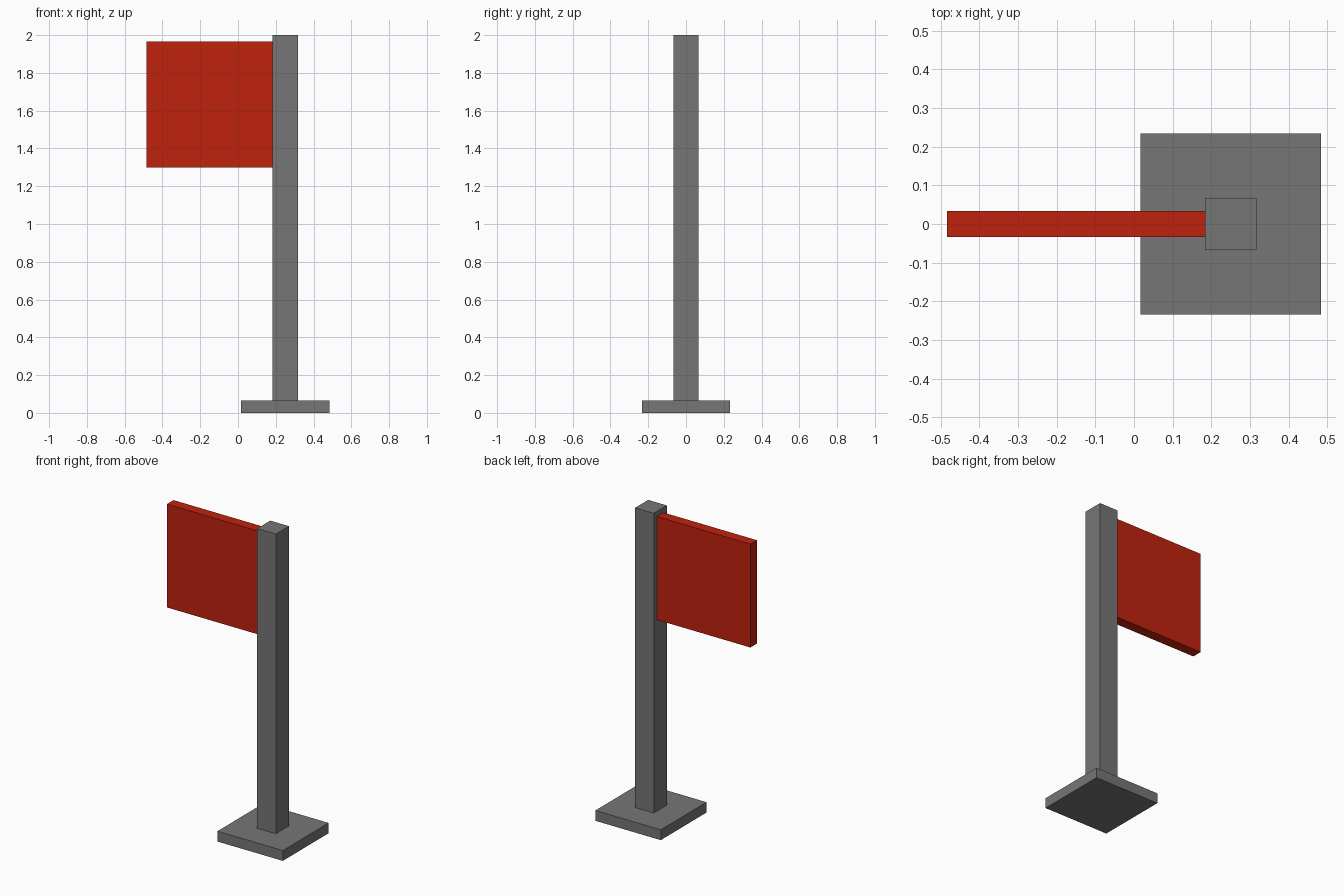
import bpy

if "Cube" in bpy.data.objects:
    bpy.data.objects.remove(bpy.data.objects["Cube"])

U = 2 / 30  # model is built on a grid of 30 units in height


def material(name, rgb):
    m = bpy.data.materials.new(name)
    m.diffuse_color = (*rgb, 1)
    m.use_nodes = True
    m.node_tree.nodes["Principled BSDF"].inputs["Base Color"].default_value = m.diffuse_color
    return m


def box(name, lo, hi, mat):
    """Axis-aligned box from two opposite corners, in grid units."""
    centre = [(a + b) / 2 * U for a, b in zip(lo, hi)]
    size = [(b - a) * U for a, b in zip(lo, hi)]
    bpy.ops.mesh.primitive_cube_add(size=1, location=centre)
    ob = bpy.context.object
    ob.name = name
    ob.scale = size
    bpy.ops.object.transform_apply(location=False, rotation=False, scale=True)
    ob.data.materials.append(mat)
    return ob


grey = material("grey", (0.181, 0.181, 0.181))
red = material("red", (0.527, 0.016, 0.0044))

# Square foot, upright pole and the flag hanging off its left side
box("base", (0.25, -3.5, 0), (7.25, 3.5, 1), grey)
box("pole", (2.75, -1, 1), (4.75, 1, 30), grey)
box("flag", (-7.25, -0.5, 19.5), (2.75, 0.5, 29.5), red)
